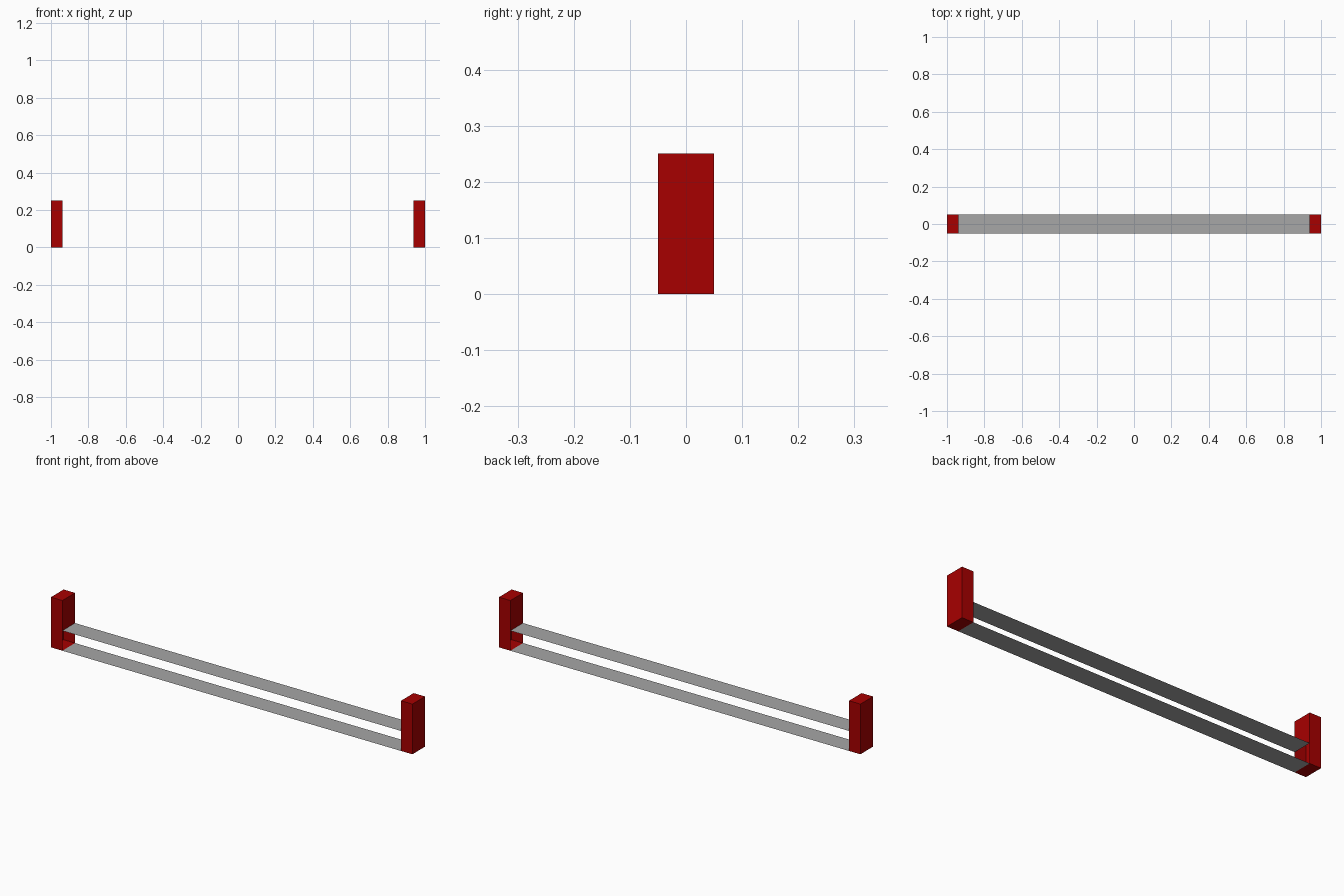
import bpy
import bmesh

if "Cube" in bpy.data.objects:
    bpy.data.objects.remove(bpy.data.objects["Cube"], do_unlink=True)

HALF_LENGTH, INNER, HALF_DEPTH = 1.0, 0.937, 0.05
HEIGHT, SHELF_Z = 0.251, 0.1


def make_material(name, color):
    mat = bpy.data.materials.new(name)
    mat.use_nodes = True
    mat.diffuse_color = color
    mat.node_tree.nodes["Principled BSDF"].inputs["Base Color"].default_value = color
    return mat


red = make_material("deep red", (0.386, 0, 0, 1))
grey = make_material("mid grey", (0.385, 0.385, 0.385, 1))


def add_object(name, bm, mat):
    mesh = bpy.data.meshes.new(name)
    bm.to_mesh(mesh)
    bm.free()
    mesh.materials.append(mat)
    obj = bpy.data.objects.new(name, mesh)
    bpy.context.collection.objects.link(obj)


# Hollow end posts, open on the inner side between the two shelves
def add_post(name, side):
    bm = bmesh.new()
    bmesh.ops.create_cube(bm, size=1)
    bmesh.ops.scale(bm, verts=bm.verts, vec=(HALF_LENGTH - INNER, 2 * HALF_DEPTH, HEIGHT))
    bmesh.ops.translate(bm, verts=bm.verts,
                        vec=(side * (HALF_LENGTH + INNER) / 2, 0, HEIGHT / 2))
    bmesh.ops.bisect_plane(bm, geom=bm.verts[:] + bm.edges[:] + bm.faces[:],
                           plane_co=(0, 0, SHELF_Z), plane_no=(0, 0, 1))
    bm.normal_update()
    opening = [f for f in bm.faces
               if f.normal.x * side < -0.9 and f.calc_center_median().z < SHELF_Z]
    bmesh.ops.delete(bm, geom=opening, context="FACES")
    add_object(name, bm, red)


# Thin shelf sheets spanning between the posts
def add_shelf(name, z):
    bm = bmesh.new()
    bmesh.ops.create_grid(bm, x_segments=1, y_segments=1, size=1)
    bmesh.ops.scale(bm, verts=bm.verts, vec=(INNER, HALF_DEPTH, 1))
    bmesh.ops.translate(bm, verts=bm.verts, vec=(0, 0, z))
    add_object(name, bm, grey)


add_post("left_post", 1)
add_post("right_post", -1)
add_shelf("lower_shelf", 0)
add_shelf("upper_shelf", SHELF_Z)
